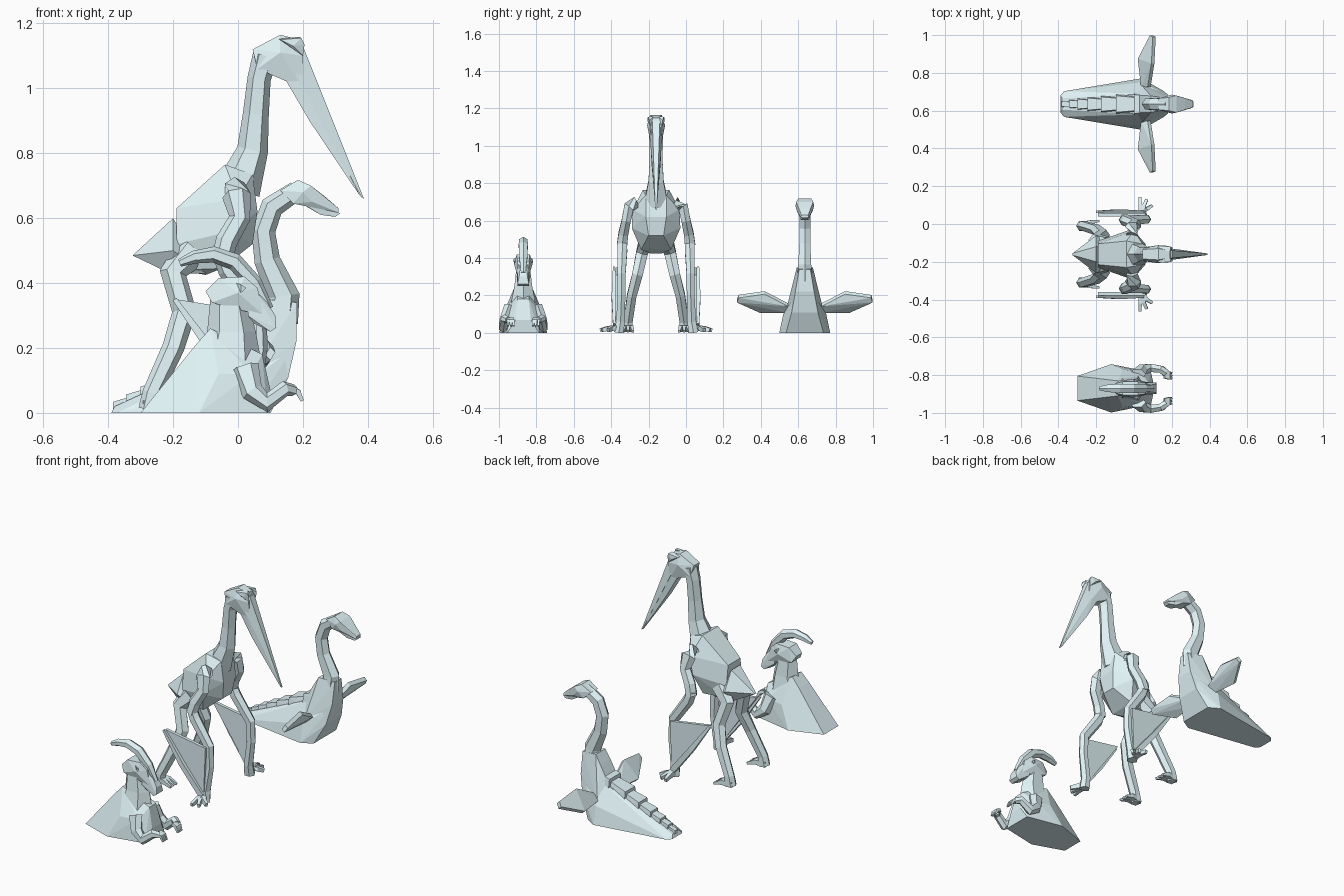
import bpy, bmesh, math
from mathutils import Vector

PALE = bpy.data.materials.new("pale_blue_grey")
PALE.diffuse_color = (0.75, 0.9, 0.93, 1)


def finish(name, bm):
    bmesh.ops.recalc_face_normals(bm, faces=bm.faces)
    me = bpy.data.meshes.new(name)
    bm.to_mesh(me)
    bm.free()
    me.materials.append(PALE)
    ob = bpy.data.objects.new(name, me)
    bpy.context.collection.objects.link(ob)


def hull(name, y0, pts, sides=(-1, 1)):
    """Convex solid from (x, offset, z) points; mirrored across y0 by default."""
    bm = bmesh.new()
    for x, o, z in pts:
        for s in sides:
            bm.verts.new((x, y0 + s * o, z))
    bmesh.ops.remove_doubles(bm, verts=bm.verts, dist=0.0005)
    bmesh.ops.convex_hull(bm, input=bm.verts)
    junk = [v for v in bm.verts if not v.link_faces]
    bmesh.ops.delete(bm, geom=junk, context='VERTS')
    bmesh.ops.dissolve_limit(bm, angle_limit=0.03, verts=bm.verts, edges=bm.edges)
    finish(name, bm)


def loft(name, y0, path, n=6, s=1):
    """Faceted tube through (x, offset, z, half_width, half_depth) stations."""
    bm = bmesh.new()
    c = [Vector((p[0], y0 + s * p[1], p[2])) for p in path]
    rings = []
    for i, p in enumerate(path):
        a, b = c[max(i - 1, 0)], c[min(i + 1, len(c) - 1)]
        t = (b - a).normalized()
        if 0 < i < len(c) - 1:
            t = ((c[i] - a).normalized() + (b - c[i]).normalized()).normalized()
        ref = Vector((0, 1, 0)) if abs(t.y) < 0.8 else Vector((1, 0, 0))
        side = (ref - t * ref.dot(t)).normalized()
        up = t.cross(side)
        ring = [c[i] + side * p[3] * math.cos(k) + up * p[4] * math.sin(k)
                for k in [(j + .5) * math.tau / n for j in range(n)]]
        # nothing dips below the floor
        rings.append([bm.verts.new((v.x, v.y, max(v.z, 0))) for v in ring])
    for r, q in zip(rings, rings[1:]):
        for j in range(n):
            k = (j + 1) % n
            bm.faces.new((r[j], r[k], q[k], q[j]))
    bm.faces.new(rings[0])
    bm.faces.new(rings[-1])
    finish(name, bm)


# ---------- long-beaked flying reptile ----------
Y = -0.16
hull("flyer_body", Y, [(-.04, .07, .765), (.045, .055, .735), (.0, .125, .66), (.06, .055, .62),
                       (-.02, .13, .56), (.045, .04, .52), (-.05, .08, .445), (-.1, .03, .425),
                       (-.19, .055, .63), (-.19, .07, .52), (-.18, .05, .44)])
hull("flyer_tail", Y, [(-.325, .005, .485), (-.2, .04, .6), (-.2, .1, .5), (-.21, .05, .43), (-.1, .05, .43)])
loft("flyer_neck", Y, [(.0, 0, .69, .075, .07), (.045, 0, .81, .047, .048), (.055, 0, .92, .04, .04),
                       (.065, 0, 1.03, .042, .036), (.085, 0, 1.1, .045, .04)])
hull("flyer_head", Y, [(.045, .025, 1.12), (.06, .038, 1.06), (.13, .03, 1.165), (.13, .048, 1.11),
                       (.19, .018, 1.15), (.2, .03, 1.1), (.13, .03, 1.05), (.2, .025, 1.0)])
hull("flyer_upper_beak", Y, [(.16, .03, 1.13), (.2, .02, 1.13), (.17, .034, 1.06), (.388, .004, .66), (.38, .004, .665)])
hull("flyer_lower_beak", Y, [(.12, .032, 1.08), (.15, .03, 1.02), (.22, .024, .9), (.17, .032, 1.07), (.38, .003, .662)])
for s, side in ((-1, "right"), (1, "left")):
    hull("flyer_brow_" + side, Y, [(.12, .02, 1.155), (.13, .045, 1.15), (.195, .04, 1.155), (.205, .035, 1.135),
                                   (.17, .045, 1.13), (.19, .015, 1.158), (.2, .03, 1.1)], (s,))
    loft("flyer_upper_arm_" + side, Y, [(-.01, .1, .69, .035, .04), (-.005, .145, .67, .034, .044),
                                        (.005, .16, .6, .028, .033), (-.035, .175, .53, .03, .034),
                                        (-.05, .182, .47, .032, .032)], 6, s)
    loft("flyer_forearm_" + side, Y, [(-.055, .18, .5, .027, .027), (-.03, .18, .44, .03, .032),
                                      (.06, .185, .31, .025, .03), (.065, .185, .2, .024, .026),
                                      (.045, .19, .06, .027, .027), (.045, .2, .0, .03, .03)], 6, s)
    # folded wing behind the forearm
    loft("flyer_wing_finger_" + side, Y, [(.04, .215, .04, .022, .022), (-.08, .225, .19, .018, .02),
                                          (-.195, .225, .35, .008, .01)], 4, s)
    hull("flyer_wing_skin_" + side, Y, [(x, o, z) for o in (.2, .218) for x, z in
                                        ((-.19, .35), (-.1, .29), (.06, .31), (.05, .06), (.02, .05))], (s,))
    for i in range(3):
        a = math.radians(35 + 27 * i)
        x, o = .03 + .08 * math.cos(a), .2 + .1 * math.sin(a)
        loft("flyer_finger_%s_%d" % (side, i), Y, [(.04, .2, .025, .02, .025), ((x + .035) / 2, (o + .2) / 2 + .01, .024, .014, .018),
                                                   (x, o, .014, .01, .014)], 4, s)
    # hind leg and toes
    loft("flyer_hind_leg_" + side, Y, [(-.14, .05, .5, .045, .055), (-.2, .075, .43, .036, .042),
                                       (-.165, .1, .31, .033, .038), (-.2, .13, .2, .029, .034),
                                       (-.265, .15, .06, .028, .03), (-.275, .15, .01, .03, .032)], 6, s)
    for i in (-1, 0, 1):
        loft("flyer_toe_%s_%d" % (side, i), Y, [(-.29, .15 + .01 * i, .022, .014, .022), (-.23, .15 + .02 * i, .026, .014, .018),
                                                (-.185, .15 + .026 * i, .008, .008, .008)], 4, s)

# ---------- crested reptile, sitting bust ----------
Y = -0.87
hull("crested_body", Y, [(-.3, .065, 0), (-.12, .128, 0), (.09, .085, 0), (-.13, .045, .21), (-.06, .1, .12),
                         (.04, .085, .12), (-.085, .04, .26), (.075, .03, .18), (.1, .04, .07)])
loft("crested_neck", Y, [(-.03, 0, .12, .085, .11), (-.02, 0, .25, .055, .075), (-.03, 0, .36, .04, .055)])
hull("crested_head", Y, [(-.1, .025, .375), (-.06, .035, .415), (-.08, .04, .34), (.0, .05, .37), (.02, .035, .42),
                         (-.03, .035, .325), (.06, .03, .385), (.08, .03, .3), (.0, .035, .32)])
hull("crested_snout", Y, [(.04, .03, .39), (.03, .035, .3), (.115, .022, .3), (.118, .03, .262), (.1, .03, .25),
                          (.05, .025, .275), (.09, .018, .34)])
loft("crested_head_crest", Y, [(.095, 0, .32, .014, .015), (.05, 0, .4, .025, .025), (-.01, 0, .465, .028, .027),
                               (-.075, 0, .488, .027, .025), (-.135, 0, .48, .023, .02), (-.18, 0, .462, .012, .012)])
for s, side in ((-1, "right"), (1, "left")):
    hull("crested_eye_" + side, Y, [(-.005, .04, .385), (.02, .04, .38), (.01, .053, .395), (.01, .05, .37),
                                    (.025, .05, .385), (-.005, .04, .4)], (s,))
    loft("crested_arm_" + side, Y, [(.02, .075, .14, .03, .045), (.045, .1, .065, .03, .034), (.09, .108, .032, .025, .03),
                                    (.145, .1, .075, .022, .024), (.17, .08, .07, .022, .018)], 6, s)
    for i in range(3):
        loft("crested_finger_%s_%d" % (side, i), Y, [(.16, .085 - .012 * i, .075, .011, .013), (.185, .082 - .014 * i, .065, .01, .012),
                                                     (.198, .08 - .014 * i, .037, .007, .007)], 4, s)

# ---------- long-necked swimmer, bust ----------
Y = 0.635
hull("swimmer_body", Y, [(-.39, .045, 0), (-.37, .068, 0), (-.38, .03, .02), (.04, .136, 0), (.1, .1, 0),
                         (.04, .115, .1), (-.02, .05, .185), (.04, .055, .21), (.155, .07, .11), (.17, .05, .2)])
hull("swimmer_neck_base", Y, [(.0, .045, .19), (.04, .1, .12), (.06, .045, .3), (.09, .043, .35),
                              (.155, .07, .11), (.18, .05, .22), (.182, .03, .34)])
loft("swimmer_neck", Y, [(.13, 0, .28, .05, .055), (.14, 0, .36, .04, .05), (.09, 0, .47, .034, .04),
                         (.078, 0, .56, .034, .037), (.105, 0, .635, .034, .036), (.18, 0, .685, .036, .03)])
hull("swimmer_head", Y, [(.13, .03, .685), (.185, .035, .718), (.2, .05, .68), (.17, .04, .645), (.225, .045, .7),
                         (.23, .042, .65), (.31, .018, .63), (.31, .02, .617), (.27, .025, .665), (.26, .028, .635)])
hull("swimmer_jaw", Y, [(.17, .037, .66), (.2, .037, .645), (.255, .025, .61), (.3, .018, .604), (.315, .014, .615), (.23, .034, .65)])
# overlapping back plates, growing toward the neck
for i in range(7):
    x = (-.385, -.345, -.3, -.245, -.175, -.095, .0)[i]
    d = .05 + .009 * i
    w, h = .014 + .006 * i, .014 + .004 * i
    z = .02 + (x + .385) * .46
    hull("swimmer_back_plate_%d" % i, Y, [(x, w * 1.2, z - .02), (x, w, z + h), (x + d, w * .8, z + h + d * .3),
                                          (x + d, w * 1.1, z + d * .4 - .03)])
for s, side in ((-1, "right"), (1, "left")):
    hull("swimmer_flipper_" + side, Y, [(x + t, o, z - t) for t in (-.008, .008) for x, o, z in
                                        ((.08, .09, .15), (.045, .09, .115), (.1, .215, .215), (.028, .24, .115),
                                         (.107, .355, .195), (.092, .363, .17))], (s,))
